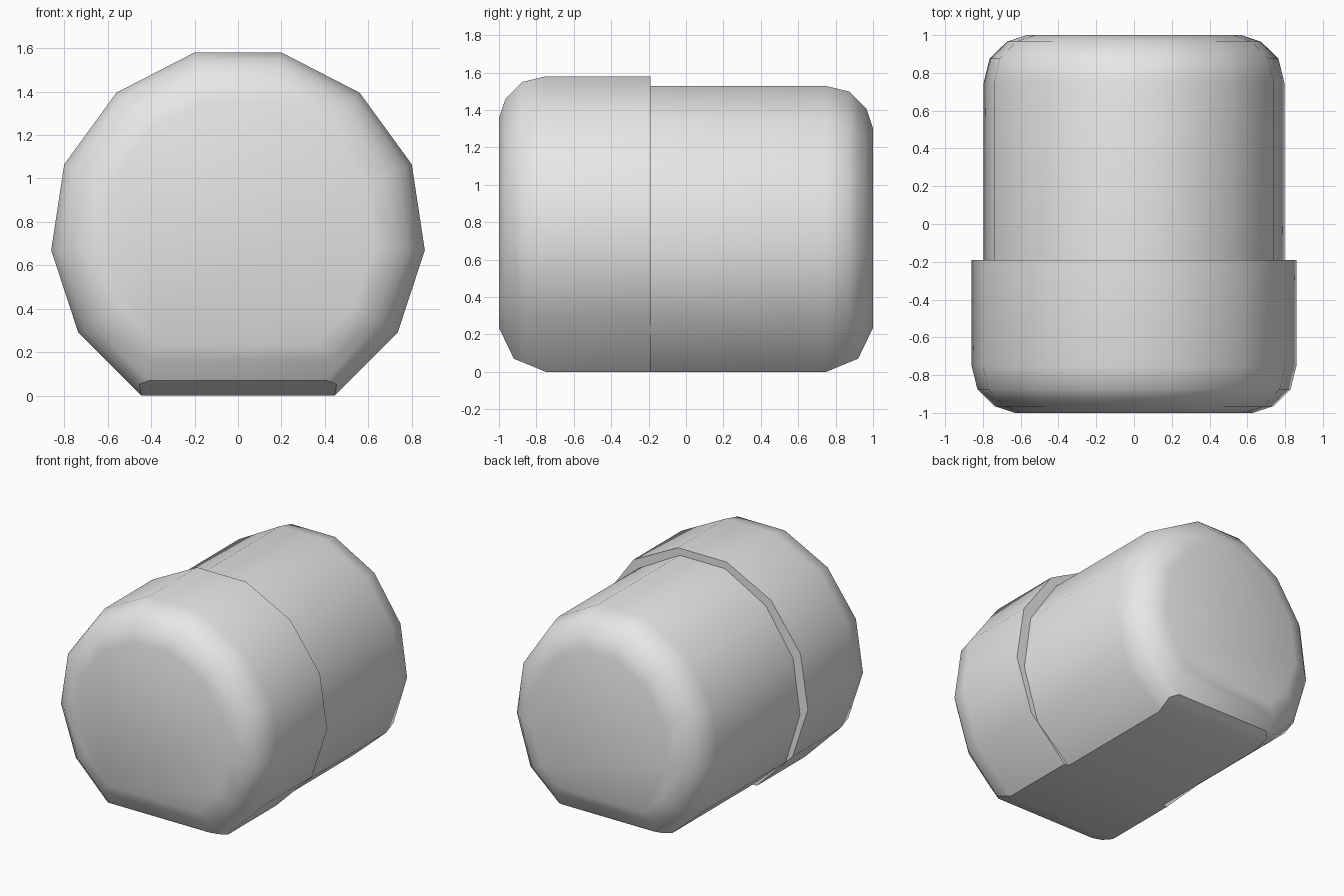
import bpy, bmesh, math
from mathutils import Vector

cube = bpy.data.objects.get("Cube")
if cube:
    bpy.data.objects.remove(cube, do_unlink=True)

# Single plain grey
grey = bpy.data.materials.new("plain_grey")
grey.use_nodes = True
grey.diffuse_color = (0.8, 0.8, 0.8, 1)
grey.node_tree.nodes["Principled BSDF"].inputs["Base Color"].default_value = (0.8, 0.8, 0.8, 1)

# Right half of the flat-bottomed outline, from the bottom up (x, z)
HALF = [(0.445, 0), (0.735, 0.29), (0.8, 1.065 ), (0.56, 1.395), (0.2, 1.58)]
HALF.insert(2, (0.86, 0.67))

# Rounded end: y position, inset of the round sides, inset of the flat bottom
ROUNDING = [(0.75, 0, 0), (0.875, 0.03, 0.052), (0.92, 0.075, 0.07),
            (0.965, 0.12, 0.163), (1.0, 0.225, 0.235)]
STEP_Y = -0.19


def outline(scale_x, drop):
    right = [Vector((x * scale_x, max(0, z - drop))) for x, z in HALF]
    return right + [Vector((-p.x, p.y)) for p in reversed(right)]


def inset(points, side, bottom):
    """Move every edge of the outline inwards; the last edge is the bottom."""
    n = len(points)
    normals = []
    for i in range(n):
        d = (points[(i + 1) % n] - points[i]).normalized()
        normals.append(Vector((-d.y, d.x)))
    amounts = [side] * (n - 1) + [bottom]
    result = []
    for i, p in enumerate(points):
        a, b = normals[i - 1], normals[i]
        da, db = amounts[i - 1], amounts[i]
        det = a.x * b.y - a.y * b.x
        result.append(p + Vector((da * b.y - db * a.y, a.x * db - b.x * da)) / det)
    return result


def rounded_drum(name, points, direction):
    """Loft from the step to a rounded end at y = direction."""
    bm = bmesh.new()
    sections = [(STEP_Y, points)]
    sections += [(direction * y, inset(points, s, b)) for y, s, b in ROUNDING]
    rings = [[bm.verts.new((p.x, y, p.y)) for p in pts] for y, pts in sections]
    n = len(points)
    for r, q in zip(rings, rings[1:]):
        for i in range(n):
            j = (i + 1) % n
            bm.faces.new((r[i], r[j], q[j], q[i]))
    bm.faces.new(rings[0])
    bm.faces.new(rings[-1])
    bmesh.ops.recalc_face_normals(bm, faces=bm.faces)
    mesh = bpy.data.meshes.new(name)
    bm.to_mesh(mesh)
    bm.free()
    mesh.materials.append(grey)
    obj = bpy.data.objects.new(name, mesh)
    bpy.context.collection.objects.link(obj)
    bpy.ops.object.select_all(action='DESELECT')
    obj.select_set(True)
    bpy.context.view_layer.objects.active = obj
    bpy.ops.object.shade_smooth_by_angle(angle=math.radians(35))
    return obj


# Wide front cap and slimmer rear body
rounded_drum("front_cap", outline(1.0, 0), -1)
rounded_drum("rear_body", outline(0.925, 0.052), 1)
